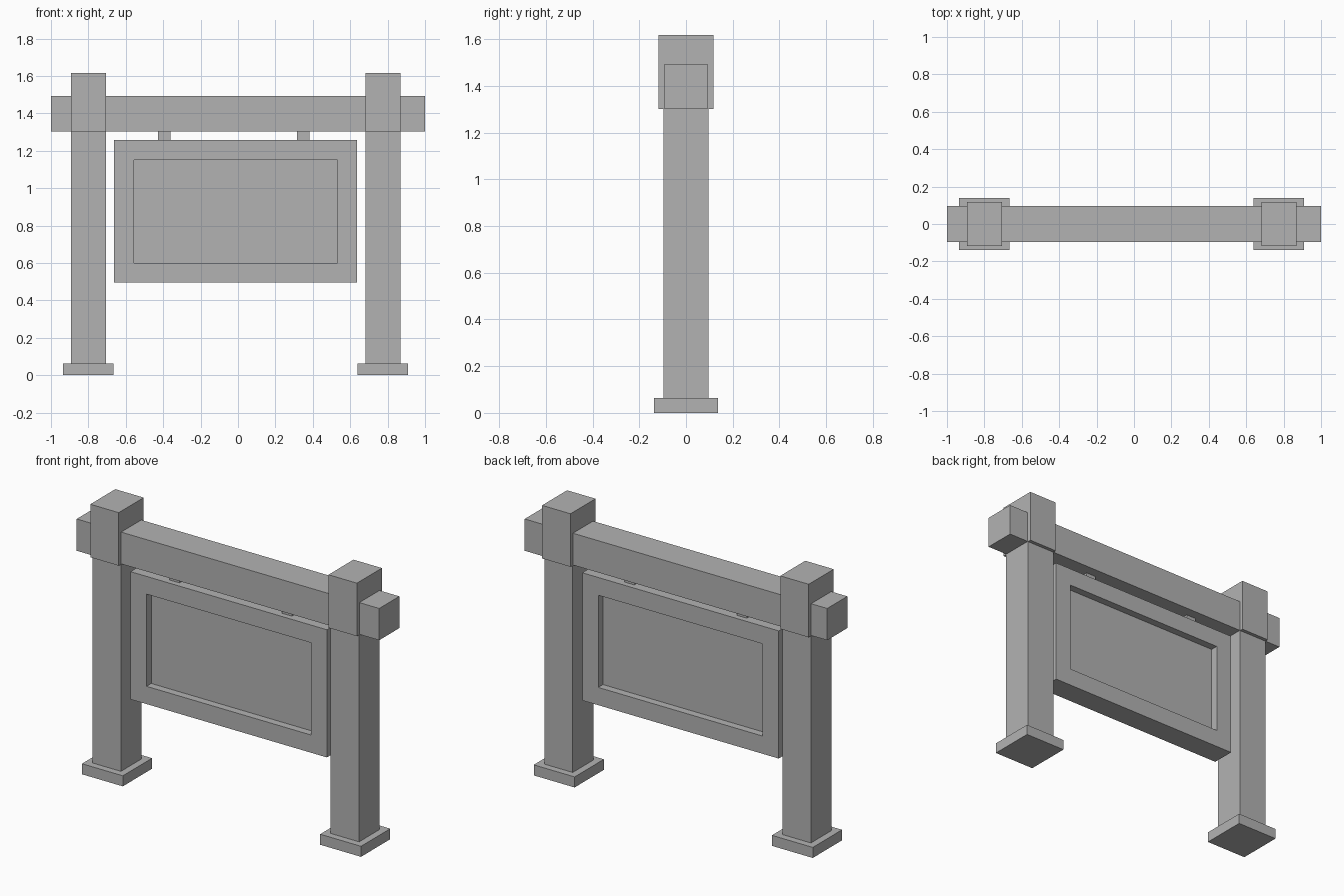
import bpy
import bmesh
from mathutils import Matrix, Vector

default = bpy.data.objects.get("Cube")
if default:
    bpy.data.objects.remove(default, do_unlink=True)

# Single plain grey material
grey = bpy.data.materials.new("plain_grey")
grey.use_nodes = True
colour = (0.45, 0.45, 0.45, 1)
grey.diffuse_color = colour
grey.node_tree.nodes["Principled BSDF"].inputs["Base Color"].default_value = colour


def box(name, x, y, z, recess=None):
    """Box from x and z ranges and a half depth y; recess = (border, depth) on front and back."""
    bm = bmesh.new()
    size = Matrix.Diagonal((x[1] - x[0], 2 * y, z[1] - z[0], 1))
    centre = Matrix.Translation(Vector((sum(x) / 2, 0, sum(z) / 2)))
    bmesh.ops.create_cube(bm, size=1, matrix=centre @ size)
    if recess:
        bm.normal_update()
        faces = [f for f in bm.faces if abs(f.normal.y) > 0.9]
        bmesh.ops.inset_individual(bm, faces=faces, thickness=recess[0], use_even_offset=True)
        bmesh.ops.inset_individual(bm, faces=faces, thickness=0, depth=-recess[1])
    mesh = bpy.data.meshes.new(name)
    bm.to_mesh(mesh)
    bm.free()
    mesh.materials.append(grey)
    obj = bpy.data.objects.new(name, mesh)
    bpy.context.collection.objects.link(obj)
    return obj


def around(centre, half):
    return (centre - half, centre + half)


# Posts, each with a foot and a thicker head block
for side, cx in (("right", -0.80), ("left", 0.775)):
    box(f"{side}_foot", around(cx, 0.135), 0.138, (0, 0.063))
    box(f"{side}_post", around(cx, 0.094), 0.097, (0.063, 1.30))
    box(f"{side}_post_head", around(cx, 0.094), 0.118, (1.30, 1.617))

# Cross beam through both heads
box("cross_beam", (-1, 1), 0.095, (1.302, 1.492))

# Hanging board, recessed on both sides
box("sign_board", (-0.662, 0.637), 0.07, (0.495, 1.258), recess=(0.106, 0.045))

# Hangers joining board and beam
for side, cx in (("right", -0.395), ("left", 0.349)):
    box(f"{side}_hanger", around(cx, 0.033), 0.036, (1.258, 1.302))
